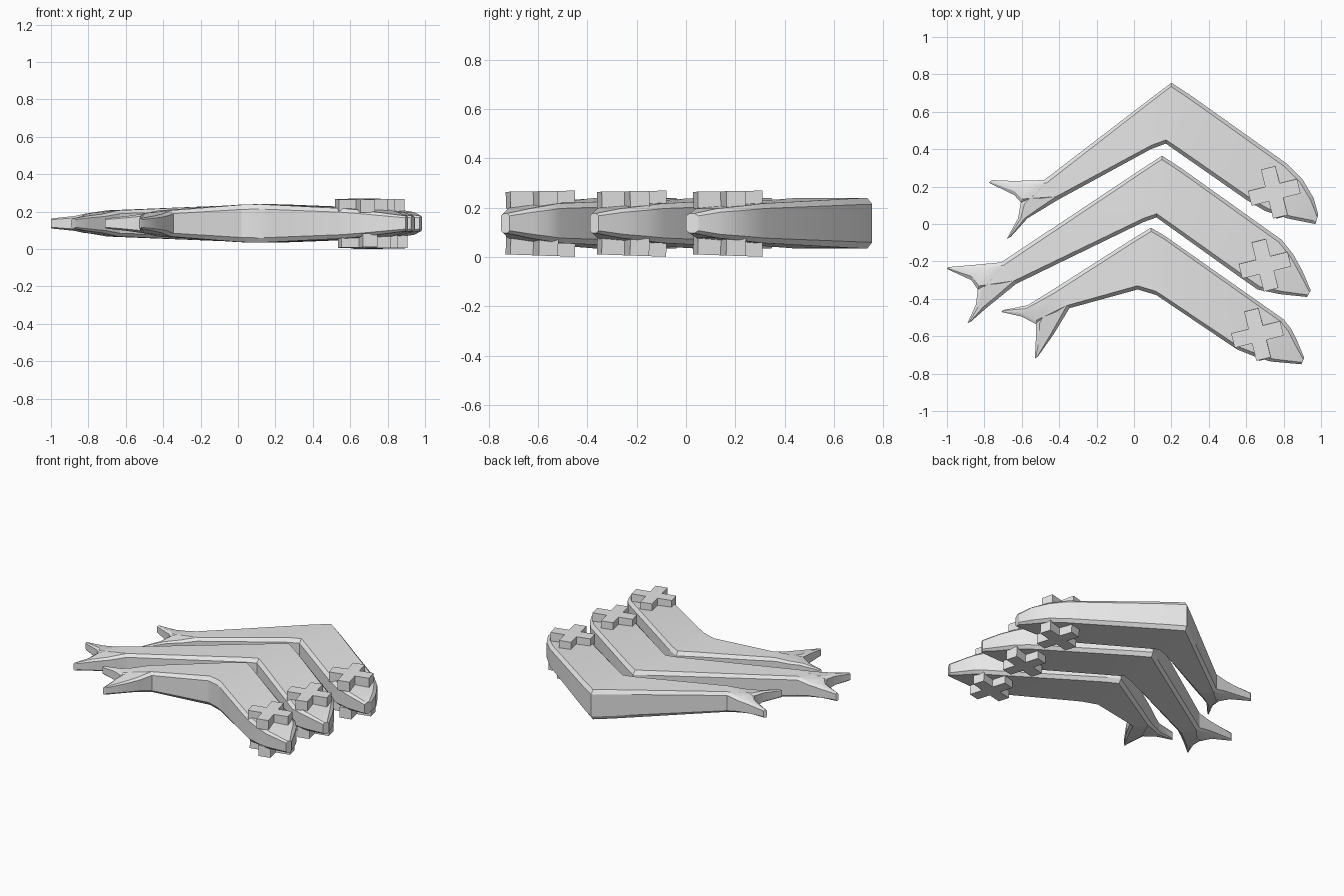
import bpy, bmesh, math
from mathutils import Vector, Matrix

if "Cube" in bpy.data.objects:
    bpy.data.objects.remove(bpy.data.objects["Cube"])

grey = bpy.data.materials.new("light_grey")
grey.diffuse_color = (0.8, 0.8, 0.8, 1)
grey.use_nodes = True
grey.node_tree.nodes["Principled BSDF"].inputs["Base Color"].default_value = grey.diffuse_color
MID = 0.137  # height of the flat fish's middle plane


def finish(bm, name):
    bmesh.ops.recalc_face_normals(bm, faces=bm.faces)
    me = bpy.data.meshes.new(name)
    bm.to_mesh(me)
    bm.free()
    me.materials.append(grey)
    ob = bpy.data.objects.new(name, me)
    bpy.context.collection.objects.link(ob)
    bpy.ops.object.select_all(action='DESELECT')
    ob.select_set(True)
    bpy.context.view_layer.objects.active = ob
    bpy.ops.object.shade_smooth_by_angle(angle=math.radians(30))
    return ob


def loft(bm, stations):
    """Skin chamfered box sections, each given by back point, belly point, half thickness."""
    rings = []
    for u, l, h in stations:
        u, l = Vector(u), Vector(l)
        d = l - u
        inset = d.normalized() * min(0.02, 0.3 * d.length)
        s = 0.75 * h
        pts = [(u, -s), (u, s), (u + inset, h), (l - inset, h),
               (l, s), (l, -s), (l - inset, -h), (u + inset, -h)]
        rings.append([bm.verts.new((p.x, p.y, MID + z)) for p, z in pts])
    for a, b in zip(rings, rings[1:]):
        for i in range(8):
            j = (i + 1) % 8
            bm.faces.new((a[i], a[j], b[j], b[i]))
    bm.faces.new(rings[0])
    bm.faces.new(rings[-1])


def halfway(a, b):
    return ((a[0] + b[0]) / 2, (a[1] + b[1]) / 2)


THICK = [0.04, 0.06, 0.07, 0.08, 0.1, 0.103, 0.1, 0.07]


def fish(name, back, belly, notch, upper, lower):
    # bent body from nose to tail root
    bm = bmesh.new()
    loft(bm, list(zip(back, belly, THICK)))
    # two tail prongs sharing the tail root: (outer, inner, tip outer, tip inner)
    u, l = back[-1], belly[-1]
    o, i, to, ti = upper
    loft(bm, [(u, l, 0.07), (halfway(u, o), notch, 0.05), (o, i, 0.04), (to, ti, 0.027)])
    o, i, to, ti = lower
    loft(bm, [(u, l, 0.07), (notch, halfway(l, o), 0.05), (i, o, 0.04), (ti, to, 0.027)])
    finish(bm, name)


def cross_eye(name, x, y, z, height, angle, tilt):
    # plus-shaped slab
    a, b = 0.135, 0.04
    corner = [(a, -b), (a, b), (b, b)]
    bm = bmesh.new()
    vs = []
    for k in range(4):
        r = Matrix.Rotation(k * math.pi / 2, 2)
        for c in corner:
            p = r @ Vector(c)
            vs.append(bm.verts.new((p.x, p.y, -height / 2)))
    f = bm.faces.new(vs)
    ext = bmesh.ops.extrude_face_region(bm, geom=[f])
    bmesh.ops.translate(bm, vec=(0, 0, height),
                        verts=[v for v in ext['geom'] if isinstance(v, bmesh.types.BMVert)])
    m = (Matrix.Translation((x, y, z)) @ Matrix.Rotation(math.radians(tilt), 4, 'X')
         @ Matrix.Rotation(math.radians(angle), 4, 'Z'))
    bmesh.ops.transform(bm, matrix=m, verts=bm.verts)
    finish(bm, name)


fish("rear_fish",
     [(.985, .05), (.96, .14), (.90, .24), (.82, .32), (.30, .69), (.20, .755), (.10, .68), (-.48, .235)],
     [(.97, .0), (.82, .03), (.70, .07), (.60, .13), (.22, .395), (.17, .43), (.09, .40), (-.405, .13)],
     (-.605, .115),
     [(-.64, .23), (-.64, .155), (-.76, .235), (-.775, .22)],
     [(-.57, .03), (-.62, .03), (-.66, -.07), (-.68, -.08)])

fish("middle_fish",
     [(.945, -.355), (.90, -.25), (.85, -.16), (.79, -.085), (.25, .30), (.15, .365), (.05, .30), (-.71, -.205)],
     [(.925, -.39), (.78, -.375), (.66, -.35), (.56, -.28), (.20, -.022), (.12, .035), (.05, .01), (-.63, -.32)],
     (-.835, -.35),
     [(-.87, -.22), (-.87, -.30), (-.99, -.23), (-1.0, -.24)],
     [(-.79, -.45), (-.845, -.43), (-.87, -.52), (-.89, -.53)])

fish("front_fish",
     [(.91, -.715), (.87, -.62), (.84, -.56), (.80, -.51), (.16, -.06), (.09, -.02), (.0, -.075), (-.44, -.355)],
     [(.895, -.75), (.73, -.735), (.65, -.71), (.55, -.67), (.17, -.414), (.12, -.38), (.02, -.35), (-.345, -.45)],
     (-.525, -.535),
     [(-.57, -.435), (-.60, -.495), (-.70, -.46), (-.71, -.47)],
     [(-.43, -.59), (-.525, -.62), (-.515, -.71), (-.53, -.72)])

# one cross eye on each flat side of every fish
for who, ex, ey in (("rear", .75, .17), ("middle", .70, -.22), ("front", .66, -.59)):
    cross_eye(who + "_fish_upper_eye", ex, ey, 0.233, 0.068, 14, 1)
    cross_eye(who + "_fish_lower_eye", ex + 0.015, ey, 0.042, 0.072, 14, -2)
